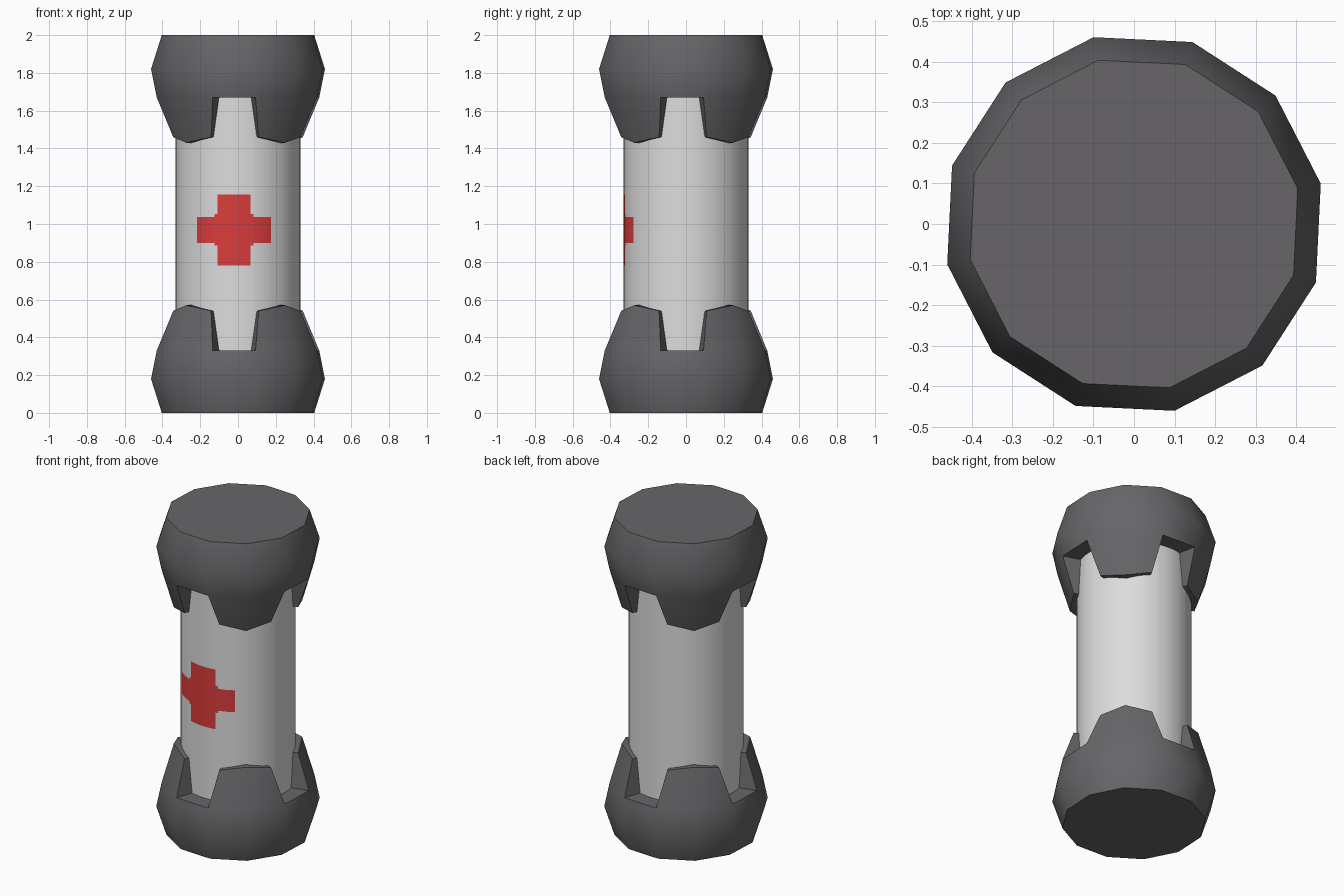
import bpy, bmesh
from math import radians, cos, sin

cube = bpy.data.objects.get("Cube")
if cube:
    bpy.data.objects.remove(cube, do_unlink=True)


def material(name, rgb):
    mat = bpy.data.materials.new(name)
    mat.use_nodes = True
    mat.diffuse_color = (*rgb, 1)
    mat.node_tree.nodes["Principled BSDF"].inputs["Base Color"].default_value = (*rgb, 1)
    return mat


WHITE = material("light grey", (0.72, 0.72, 0.72))
DARK = material("dark grey", (0.136, 0.130, 0.138))
RED = material("red", (0.70, 0.045, 0.045))


def finish(bm, name, mats, angle):
    bmesh.ops.recalc_face_normals(bm, faces=bm.faces)
    mesh = bpy.data.meshes.new(name)
    bm.to_mesh(mesh)
    bm.free()
    for mat in mats:
        mesh.materials.append(mat)
    obj = bpy.data.objects.new(name, mesh)
    bpy.context.collection.objects.link(obj)
    bpy.ops.object.select_all(action="DESELECT")
    obj.select_set(True)
    bpy.context.view_layer.objects.active = obj
    bpy.ops.object.shade_smooth_by_angle(angle=radians(angle))


# Body tube, with a cross cut into its front
def build_body():
    bm = bmesh.new()
    bmesh.ops.create_cone(bm, cap_ends=True, segments=48, radius1=0.33, radius2=0.33, depth=1.6)
    bmesh.ops.translate(bm, verts=bm.verts, vec=(0, 0, 1))
    cx, cz = -0.021, 0.969
    # half width, half height of the boxes that make the cross and its inner fillets
    boxes = [(0.088, 0.188), (0.196, 0.069), (0.104, 0.084)]
    for w, h in boxes:
        for s in (-1, 1):
            for co, no in (((cx + s * w, 0, 0), (1, 0, 0)), ((0, 0, cz + s * h), (0, 0, 1))):
                bmesh.ops.bisect_plane(bm, geom=bm.verts[:] + bm.edges[:] + bm.faces[:],
                                       plane_co=co, plane_no=no)
    for f in bm.faces:
        c = f.calc_center_median()
        if c.y < -0.1 and any(abs(c.x - cx) < w and abs(c.z - cz) < h for w, h in boxes):
            f.material_index = 1
    finish(bm, "body_tube", [WHITE, RED], 40)


# Twelve-sided end cap with four claws gripping the tube
def build_cap(name, flip):
    bm = bmesh.new()
    n = 12

    def point(i, r, z, turn=0.0):
        a = radians(12.2 + 30 * i + turn)
        return bm.verts.new((r * cos(a), r * sin(a), 2 - z if flip else z))

    rings = [[point(i, r, z) for i in range(n)]
             for r, z in ((0.413, 2), (0.471, 1.82), (0.44, 1.67), (0.325, 1.67))]
    bm.faces.new(rings[0])
    bm.faces.new(rings[3])
    turns, drops = (5.5, 0, -5.5), (1.46, 1.43, 1.46)
    tips = [point(i, 0.37 if i % 3 == 1 else 0.36, drops[i % 3], turns[i % 3]) for i in range(n)]
    inner = [point(i, 0.322, drops[i % 3], turns[i % 3]) for i in range(n)]

    def quad(a, b, i, j):
        bm.faces.new((a[i], a[j], b[j], b[i]))

    for i in range(n):
        j = (i + 1) % n
        quad(rings[0], rings[1], i, j)
        quad(rings[1], rings[2], i, j)
        if i % 3 == 2:
            quad(rings[2], rings[3], i, j)      # notch ceiling
        else:
            quad(rings[2], tips, i, j)          # claw outside
            quad(tips, inner, i, j)             # claw end
            quad(inner, rings[3], i, j)         # claw inside
        if i % 3 != 1:                          # claw side wall
            bm.faces.new((rings[2][i], tips[i], inner[i], rings[3][i]))
    finish(bm, name, [DARK], 50)


build_body()
build_cap("top_cap", False)
build_cap("bottom_cap", True)
